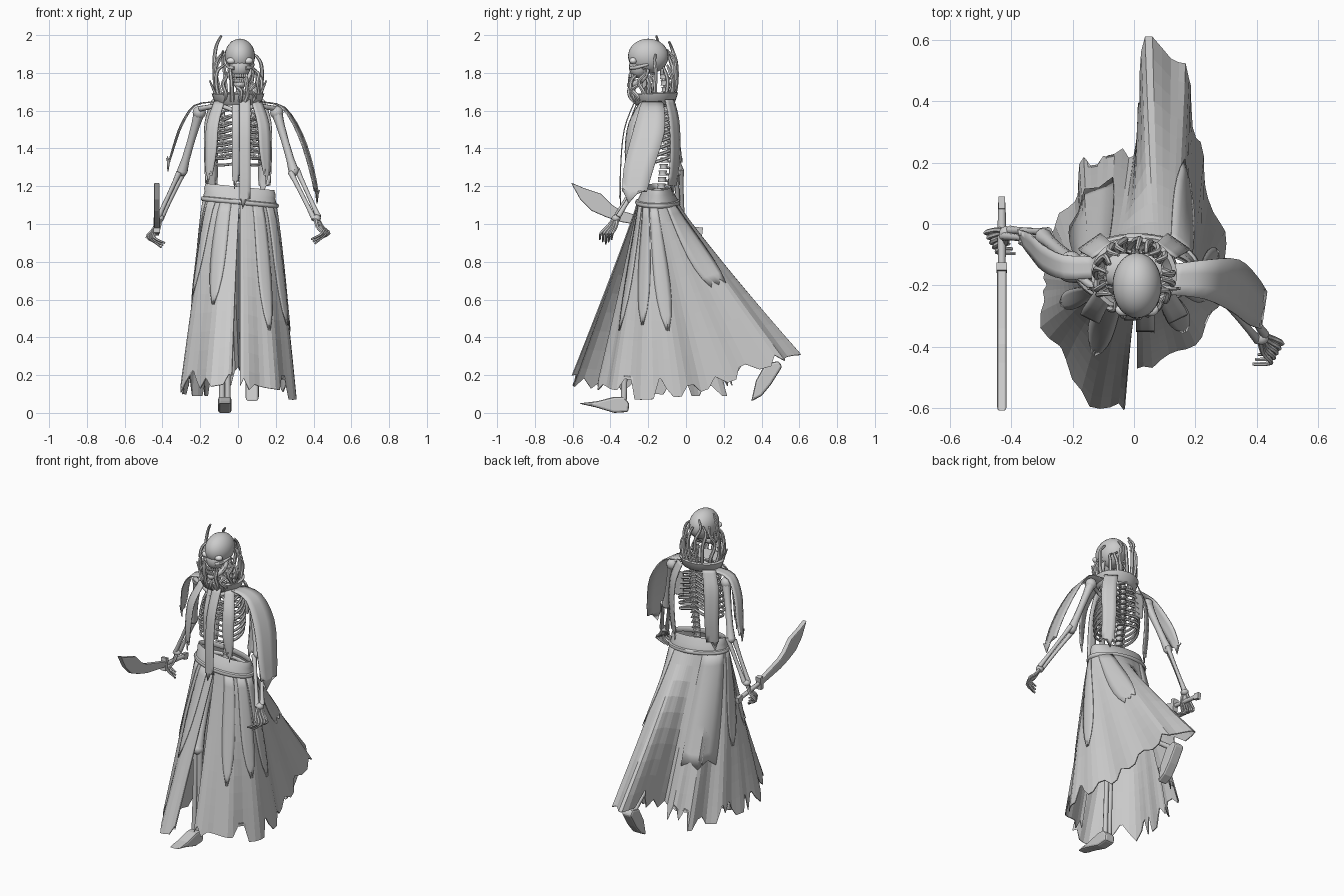
import bpy, bmesh, math, random
from mathutils import Vector, Matrix

random.seed(4)
if "Cube" in bpy.data.objects:
    bpy.data.objects.remove(bpy.data.objects["Cube"])


def material(name, level):
    m = bpy.data.materials.new(name)
    m.use_nodes = True
    m.diffuse_color = (level, level, level, 1)
    m.node_tree.nodes["Principled BSDF"].inputs["Base Color"].default_value = m.diffuse_color
    return m


GREY = material("plain grey", 0.6)
WHITE = material("eye white", 0.95)


def add(name, mesh, mat=GREY, smooth=False):
    mesh.materials.clear()
    mesh.materials.append(mat)
    ob = bpy.data.objects.new(name, mesh)
    bpy.context.collection.objects.link(ob)
    for p in mesh.polygons:
        p.use_smooth = False
    if smooth:
        bpy.ops.object.select_all(action='DESELECT')
        ob.select_set(True)
        bpy.context.view_layer.objects.active = ob
        bpy.ops.object.shade_smooth_by_angle(angle=math.radians(45))
    return ob


def from_bmesh(name, bm, mat=GREY, smooth=False):
    bmesh.ops.recalc_face_normals(bm, faces=bm.faces)
    me = bpy.data.meshes.new(name)
    bm.to_mesh(me)
    bm.free()
    return add(name, me, mat, smooth)


def along(pts, u):
    """Point on a smooth curve through pts, u counted in points."""
    n = len(pts) - 1
    i = min(int(u), n - 1)
    f = u - i
    a, b, c, d = [Vector(pts[max(0, min(n, k))]) for k in (i - 1, i, i + 1, i + 2)]
    return 0.5 * (2 * b + (c - a) * f + (2 * a - 5 * b + 4 * c - d) * f * f
                  + (3 * b - a - 3 * c + d) * f ** 3)


def tube(name, pts, radii, sides=2, steps=4):
    """Round bone along a path; radii run evenly from end to end."""
    cu = bpy.data.curves.new(name, 'CURVE')
    cu.dimensions, cu.bevel_depth, cu.bevel_resolution, cu.use_fill_caps = '3D', 1, sides, True
    n = (len(pts) - 1) * steps
    sp = cu.splines.new('POLY')
    sp.points.add(n)
    for k, p in enumerate(sp.points):
        p.co = (*along(pts, k / steps), 1)
        t = k / n * (len(radii) - 1)
        j = min(int(t), len(radii) - 2)
        p.radius = radii[j] + (radii[j + 1] - radii[j]) * (t - j)
    ob = bpy.data.objects.new(name, cu)
    me = bpy.data.meshes.new_from_object(ob)
    bpy.data.objects.remove(ob)
    return add(name, me, GREY, True)


def sheet(name, rows, closed=False, thick=0.006, smooth=True):
    """Skin rows of points with quads."""
    bm = bmesh.new()
    vs = [[bm.verts.new(p) for p in r] for r in rows]
    for a, b in zip(vs, vs[1:]):
        for i in range(len(a) - (0 if closed else 1)):
            j = (i + 1) % len(a)
            bm.faces.new((a[i], a[j], b[j], b[i]))
    ob = from_bmesh(name, bm, GREY, smooth)
    if thick:
        ob.modifiers.new("Thickness", 'SOLIDIFY').thickness = thick
    return ob


def ribbon(name, path, across, widths, steps=4):
    """Cloth strip with a tattered, pointed end."""
    side, n, rows = Vector(across).normalized(), (len(path) - 1) * steps, []
    for k in range(n + 1):
        u = k / steps
        c, w = along(path, u), along([(x, 0, 0) for x in widths], u).x
        row = [c + side * w * s for s in (-0.5, -0.2, 0.15, 0.5)]
        if k == n:
            row = [p + Vector((0, 0, z)) for p, z in zip(row, (0.06, -0.02, 0.03, 0.05))]
        rows.append(row)
    return sheet(name, rows)


def ball(name, loc, size, mat=GREY, seg=20):
    bm = bmesh.new()
    bmesh.ops.create_uvsphere(bm, u_segments=seg, v_segments=seg // 2 + 2, radius=1,
                              matrix=Matrix.LocRotScale(Vector(loc), None, Vector(size)))
    return from_bmesh(name, bm, mat, True)


def plate(name, outline, x, width, bevel=0.0):
    """Side outline (y, z) given a width across x."""
    bm = bmesh.new()
    f = bm.faces.new([bm.verts.new((x - width / 2, y, z)) for y, z in outline])
    ext = bmesh.ops.extrude_face_region(bm, geom=[f])["geom"]
    bmesh.ops.translate(bm, vec=(width, 0, 0), verts=[v for v in ext if isinstance(v, bmesh.types.BMVert)])
    ob = from_bmesh(name, bm)
    if bevel:
        m = ob.modifiers.new("Soft edges", 'BEVEL')
        m.width, m.segments = bevel, 2
    return ob


# Skirt: oval waist flowing to a wind-blown hem, open at the front
HEM = [(.01, -.47, .14), (.12, -.44, .1), (.22, -.37, .08), (.29, -.24, .07), (.31, -.1, .08),
       (.26, .05, .1), (.22, .21, .16), (.19, .4, .23), (.15, .54, .29), (.035, .585, .31),
       (.015, .42, .28), (0, .25, .2), (-.08, .25, .1), (-.16, .21, .09), (-.2, .08, .09),
       (-.27, -.02, .09), (-.28, -.15, .1), (-.31, -.25, .1), (-.26, -.42, .12),
       (-.14, -.58, .14), (-.035, -.62, .16)]
SPAN = len(HEM) - 1


def waist(u, rx=.19, ry=.105, lift=0.0):
    a = math.tau * u / SPAN - math.pi / 2
    x = rx * math.cos(a)
    return Vector((.01 + x, -.15 + ry * math.sin(a), 1.125 - .1 * x + lift))


def skirt(u, t, grow=1.0):
    w, h = waist(u), along(HEM, u)
    fold = 1 + .035 * t * math.sin(u * 4.4)
    x = w.x + (h.x - w.x) * t ** .75
    y = w.y + (h.y - w.y) * t ** 1.05
    return Vector((.01 + (x - .01) * fold * grow, -.15 + (y + .15) * fold * grow, w.z + (h.z - w.z) * t))


COLS = SPAN * 4
tear = [random.choice((0, 0, .05, .12)) if 8 < k % 80 or k < 3 else .04 for k in range(COLS + 1)]
tear[31:39] = [0] * 8
sheet("skirt", [[skirt(k * SPAN / COLS, r / 10 * (1 - tear[k] * (r == 10))) for k in range(COLS + 1)]
                for r in range(11)], smooth=False)

# Ragged overskirt strips lying on the skirt: place, half width, length, taper
for u, half, end, taper in [(1.6, .5, .66, .9), (3, .55, .62, .9), (4.3, .6, .66, .9), (7.2, .9, .5, .6),
                            (13, 1.4, .66, .1), (15.6, .7, .58, .9), (17.3, .5, .5, .9), (18.8, .5, .56, .9)]:
    rows = []
    for r in range(9):
        t = r / 8
        w = half * (1 - t ** 4 * taper)
        rows.append([skirt(min(SPAN, max(0, u + s * w)), end * (t - .06 * (r == 8) * (k % 2)), 1.025)
                     for k, s in enumerate((-1, -.5, 0, .5, 1))])
    sheet("overskirt_strip", rows, thick=.004)

# Gathered waistband, narrowing upwards, with a rolled lower edge
sheet("waistband", [[waist(SPAN * k / 32, rx, ry, dz) for k in range(32)] for rx, ry, dz in
                    ((.17, .055, .045), (.182, .068, .072), (.19, .085, .045), (.187, .092, .03),
                     (.195, .108, 0), (.195, .11, -.02))], closed=True)
tube("waist_roll", [waist(SPAN * k / 24, .193, .106, -.01) for k in range(25)], (.014, .014), 2, 2)

# Flared collar
rows = []
for r, z in ((.105, 1.63), (.122, 1.64), (.14, 1.69), (.125, 1.695), (.1, 1.64)):
    rows.append([(r * math.cos(a), -.165 + .88 * r * math.sin(a), z + .04 * r * math.sin(a))
                 for a in (math.tau * k / 28 for k in range(28))])
sheet("collar", rows, closed=True, thick=0)

# Cloth strips hanging from the collar, front and back
ribbon("front_strip", [(.037, -.27, 1.66), (.037, -.33, 1.5), (.037, -.35, 1.28), (.037, -.35, 1.1)],
       (1, 0, 0), (.06, .06, .06, .06))
ribbon("inner_front_strip", [(-.012, -.26, 1.65), (-.012, -.31, 1.5), (-.012, -.31, 1.35), (-.012, -.29, 1.2)],
       (1, 0, 0), (.04, .04, .04, .035))
for s in (1, -1):
    ribbon("side_front_strip", [(s * .1, -.23, 1.65), (s * .135, -.29, 1.53), (s * .145, -.31, 1.38),
                                (s * .155, -.3, 1.23)], (1, s * .5, 0), (.06, .07, .065, .03))
    ribbon("side_back_strip", [(s * .105, -.085, 1.66), (s * .14, -.06, 1.54), (s * .145, -.055, 1.36),
                               (s * .14, -.075, 1.17)], (1, -s * .7, 0), (.08, .09, .085, .075))

# Shoulder capes
ribbon("left_cape", [(.12, -.18, 1.65), (.24, -.18, 1.62), (.33, -.2, 1.48), (.39, -.25, 1.3), (.425, -.28, 1.13)],
       (.15, 1, 0), (.1, .13, .17, .16, .12), 3)
ribbon("right_cape", [(-.12, -.14, 1.65), (-.23, -.14, 1.63), (-.3, -.11, 1.53), (-.34, -.07, 1.42),
                      (-.375, -.04, 1.3)], (-.1, 1, 0), (.07, .08, .09, .08, .04), 3)

# Spine and neck bones
for k in range(21):
    z = 1.1 + k * .034
    y = -.115 - .02 * math.cos((z - 1.1) * 7)
    tube("vertebra", [(.01, y, z - .013), (.01, y, z), (.01, y, z + .013)], (.023, .019, .023), 2, 1)
    tube("vertebra_spur", [(.01, y, z), (.01, y + .045, z - .012)], (.01, .005), 1, 1)

# Ribs, breastbone and collarbones
for k in range(8):
    z, w = 1.6 - k * .034, .085 + .05 * math.sin((k + 1) / 8 * 2.2)
    for s in (1, -1):
        tube("rib", [(.01, -.1, z + .01), (s * w * .7, -.075, z), (s * w, -.15, z - .03),
                     (s * w * .8, -.24, z - .05), (s * .03, -.27, z - .03 - .002 * k)], (.008, .009, .007), 1)
plate("breastbone", [(-.265, 1.6), (-.28, 1.6), (-.295, 1.36), (-.28, 1.34)], .005, .04)
for s in (1, -1):
    tube("collarbone", [(s * .02, -.25, 1.6), (s * .1, -.23, 1.625), (s * .2, -.15, 1.61)], (.013, .011, .015))
    plate("shoulder_blade", [(-.085, 1.6), (-.07, 1.6), (-.07, 1.45), (-.08, 1.44)], s * .1, .06, .005)
ball("pelvis", (.01, -.15, 1.08), (.13, .07, .05))

# Arms and hands
LEFT = [(.205, -.15, 1.59), (.295, -.22, 1.28), (.415, -.37, 1.03), (.45, -.415, .945)]
RIGHT = [(-.205, -.12, 1.59), (-.295, -.04, 1.28), (-.415, -.03, 1.03), (-.45, -.055, .925)]
for label, arm in (("left", LEFT), ("right", RIGHT)):
    sh, el, wr, hand = map(Vector, arm)
    s = 1 if label == "left" else -1
    ball(label + "_shoulder", sh, (.035, .033, .035), seg=12)
    tube(label + "_upper_arm", [sh, el], (.03, .021, .019, .028))
    ball(label + "_elbow", el, (.027, .027, .027), seg=12)
    for off in (Vector((.016, .014, .01)), Vector((-.016, -.012, -.006))):
        tube(label + "_forearm_bone", [el + off, wr + off * .7], (.016, .011, .011, .015))
    ball(label + "_wrist", wr, (.025, .024, .02), seg=10)
    for k in range(5):
        d = Vector((.007 * (k - 2) * s, .012 * (k - 2), 0))
        knuckle = wr.lerp(hand, .55) + d
        tip = hand + d * 1.3 + Vector((-s * .045, -.01, -.05 + .012 * abs(k - 2)))
        tube(label + "_finger", [wr + d * .3, knuckle, hand + d * 1.3 + Vector((s * .014, -.005, .005)), tip],
             (.011, .009, .008, .005), 1, 3)

# Sword
plate("sword_blade", [(-.61, 1.22), (-.54, 1.19), (-.45, 1.16), (-.39, 1.1), (-.34, 1.07), (-.14, 1.01),
                      (-.14, .975), (-.34, 1.01), (-.42, 1.035), (-.5, 1.07), (-.56, 1.13)], -.43, .03, .006)
plate("sword_guard", [(-.15, 1.035), (-.125, 1.03), (-.135, .95), (-.16, .955)], -.43, .035)
tube("sword_grip", [(-.43, -.14, .99), (-.43, .07, .965)], (.012, .014, .012))
plate("sword_pommel", [(.05, .985), (.09, .98), (.085, .94), (.045, .95)], -.43, .022)

# Skull: cranium, cheeks, upper and lower jaw, eyes and teeth
ball("cranium", (.01, -.2, 1.888), (.08, .107, .093), seg=28)
ball("face", (.01, -.25, 1.83), (.056, .052, .058))
tube("lower_jaw", [(.065, -.2, 1.82), (.053, -.23, 1.765), (.01, -.295, 1.735), (-.033, -.23, 1.765),
                   (-.045, -.2, 1.82)], (.01, .015, .018, .015, .01))
for s in (1, -1):
    tube("cheekbone", [(.01 + s * .03, -.294, 1.825), (.01 + s * .058, -.26, 1.83),
                       (.01 + s * .072, -.2, 1.845)], (.009, .01, .007))
    ball("eye", (.01 + s * .045, -.279, 1.864), (.026, .021, .018), WHITE, 14)
for k in range(8):
    for z in (1.785, 1.758):
        ball("tooth", (.01 + (k - 3.5) * .01, -.3 + .0013 * (k - 3.5) ** 2, z), (.006, .006, .012), WHITE, 8)

# Writhing strands rising from the collar around the head
for k in range(18):
    a = math.tau * (k + .5) / 18
    front = max(0, -math.sin(a))
    top = 1.92 - .15 * front + random.uniform(-.05, .05) - .05 * math.cos(a)
    path = []
    for f, r in ((0, .1), (.25, .12), (.6, .128), (.85, .118), (1, .09)):
        b = a + random.uniform(-.15, .15)
        path.append((r * math.cos(b), -.175 + r * math.sin(b), 1.65 + (top - 1.65) * f))
    tube("strand", path, (.012, .011, .01, .006), 1)
for s in (1, -1):
    tube("loose_strand", [(s * .1, -.2, 1.66), (s * .12, -.21, 1.69), (s * .15, -.21, 1.76)], (.01, .008, .004), 1)

# Legs and shoes: right foot planted ahead, left foot trailing
for label, leg in (("right", [(-.07, -.17, 1.05), (-.07, -.31, .6), (-.07, -.33, .06)]),
                   ("left", [(.08, -.14, 1.05), (.08, -.03, .62), (.075, .45, .25)])):
    hip, knee, ankle = map(Vector, leg)
    tube(label + "_thigh_bone", [hip, knee], (.035, .024, .022, .035))
    ball(label + "_knee", knee, (.036, .036, .036), seg=12)
    for dx in (-.015, .015):
        tube(label + "_shin_bone", [knee + Vector((dx, 0, 0)), ankle + Vector((dx, 0, 0))], (.02, .014, .016))
plate("right_shoe", [(-.57, .05), (-.47, .062), (-.38, .085), (-.33, .085), (-.3, .05), (-.305, .005),
                     (-.38, 0), (-.48, .03)], -.07, .07, .012)
plate("left_shoe", [(.345, .06), (.37, .17), (.42, .26), (.49, .275), (.51, .245), (.45, .15), (.4, .09)],
      .075, .07, .012)
